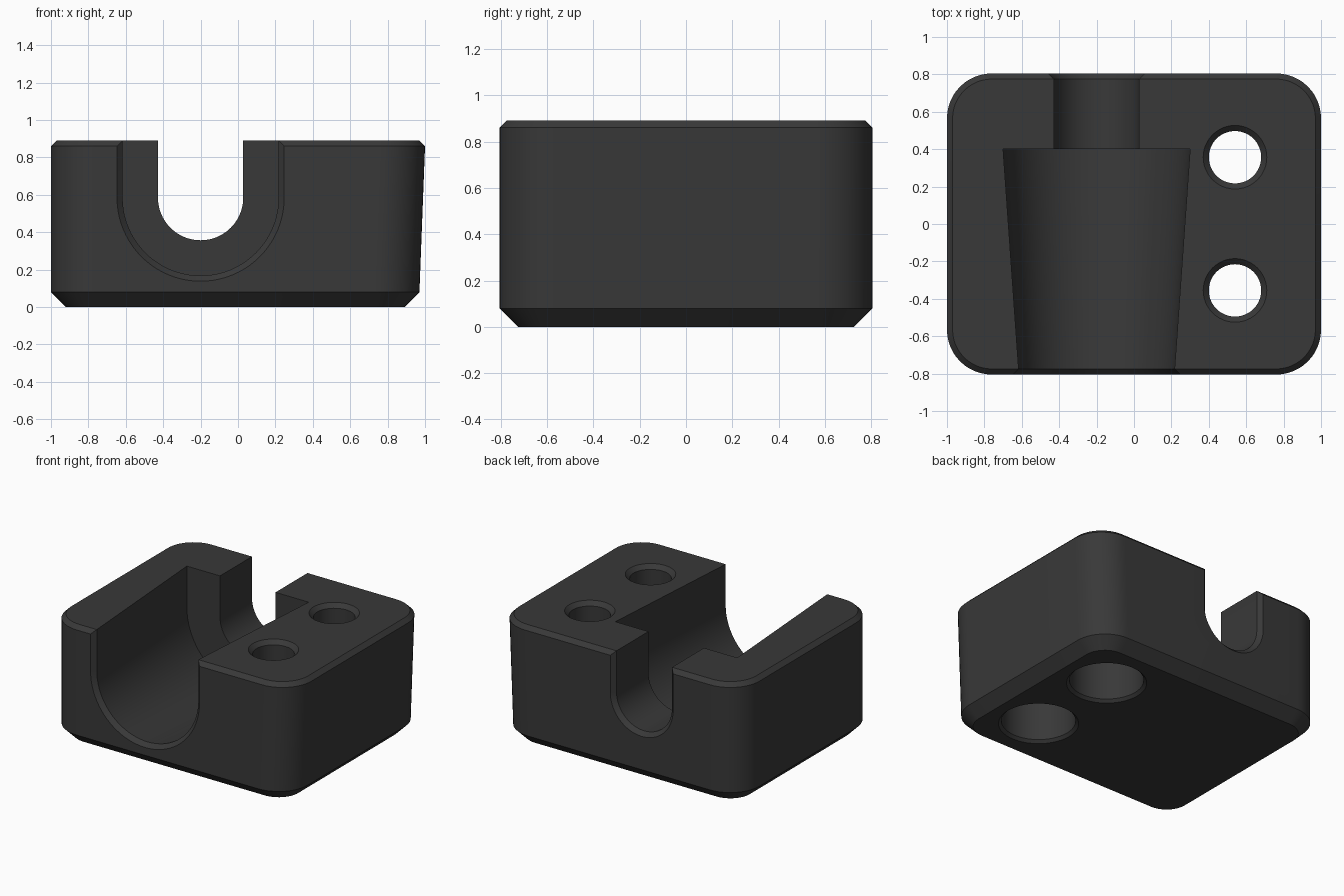
import bpy, bmesh, math

if "Cube" in bpy.data.objects:
    bpy.data.objects.remove(bpy.data.objects["Cube"])

CX, CZ = -0.2, 0.585      # axis of the channel
H = 0.89                  # block height

charcoal = bpy.data.materials.new("charcoal")
charcoal.diffuse_color = (0.04, 0.04, 0.04, 1)
charcoal.use_nodes = True
charcoal.node_tree.nodes["Principled BSDF"].inputs["Base Color"].default_value = charcoal.diffuse_color


def loft(name, rings):
    """Closed solid skinned through rings of equal length."""
    bm = bmesh.new()
    vs = [[bm.verts.new(p) for p in ring] for ring in rings]
    n = len(vs[0])
    for a, b in zip(vs, vs[1:]):
        for i in range(n):
            j = (i + 1) % n
            bm.faces.new((a[i], a[j], b[j], b[i]))
    bm.faces.new(vs[0][::-1])
    bm.faces.new(vs[-1])
    bmesh.ops.recalc_face_normals(bm, faces=bm.faces)
    mesh = bpy.data.meshes.new(name)
    bm.to_mesh(mesh)
    bm.free()
    mesh.materials.append(charcoal)
    ob = bpy.data.objects.new(name, mesh)
    bpy.context.collection.objects.link(ob)
    return ob


def rounded_rect(x0, x1, y, r, z, steps=12):
    pts = []
    corners = ((x1 - r, y - r), (x0 + r, y - r), (x0 + r, r - y), (x1 - r, r - y))
    for q, (cx, cy) in enumerate(corners):
        for i in range(steps + 1):
            a = math.pi / 2 * (q + i / steps)
            pts.append((cx + r * math.cos(a), cy + r * math.sin(a), z))
    return pts


def u_ring(y, r, steps=40):
    arc = [math.pi * (1 + i / steps) for i in range(steps + 1)]
    pts = [(CX + r * math.cos(a), y, CZ + r * math.sin(a)) for a in arc]
    return [(CX - r, y, 1.2)] + pts + [(CX + r, y, 1.2)]


def circle(x, y, r, z, n=48):
    return [(x + r * math.cos(math.tau * i / n), y + r * math.sin(math.tau * i / n), z)
            for i in range(n)]


# Block with chamfered top and bottom and a slightly drafted right side
block = loft("clamp_block", [
    rounded_rect(-0.92, 0.89, 0.725, 0.16, 0),
    rounded_rect(-1.0, 0.97, 0.805, 0.24, 0.08),
    rounded_rect(-1.0, 1.0, 0.805, 0.24, 0.86),
    rounded_rect(-0.97, 0.97, 0.775, 0.21, H)])

# Wide tapered channel and narrow rear slot, both with chamfered mouths
cutters = [
    loft("channel_cutter", [u_ring(-0.835, 0.477), u_ring(-0.775, 0.417), u_ring(0.4, 0.5)]),
    loft("rear_slot_cutter", [u_ring(0.3, 0.228), u_ring(0.775, 0.228), u_ring(0.835, 0.288)])]

# Screw holes, counterbored from below
for y in (0.357, -0.355):
    profile = ((0.30, -0.03), (0.25, 0.02), (0.25, 0.45), (0.14, 0.45),
               (0.14, 0.86), (0.20, 0.92))
    cutters.append(loft("screw_hole_cutter", [circle(0.54, y, r, z) for r, z in profile]))

bpy.context.view_layer.objects.active = block
block.select_set(True)
for c in cutters:
    mod = block.modifiers.new("cut", 'BOOLEAN')
    mod.operation = 'DIFFERENCE'
    mod.solver = 'EXACT'
    mod.object = c
    bpy.ops.object.modifier_apply(modifier=mod.name)
for c in cutters:
    bpy.data.objects.remove(c, do_unlink=True)

for ob in bpy.context.selected_objects:
    ob.select_set(ob == block)
bpy.ops.object.shade_smooth_by_angle(angle=math.radians(30))
